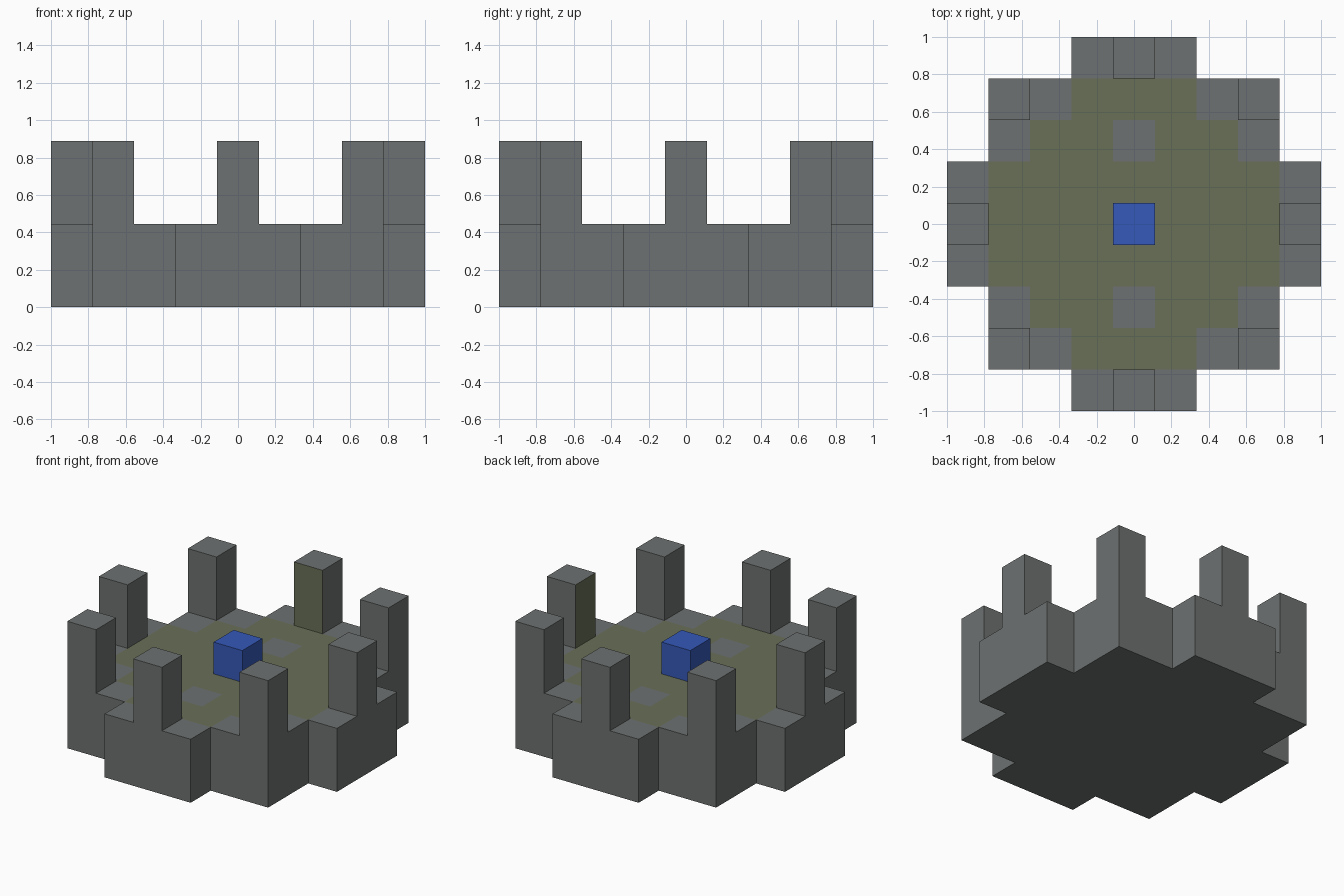
import bpy
import bmesh

U = 2 / 9  # one cell of the square layout

if "Cube" in bpy.data.objects:
    bpy.data.objects.remove(bpy.data.objects["Cube"], do_unlink=True)


def material(name, rgb):
    mat = bpy.data.materials.new(name)
    mat.use_nodes = True
    mat.diffuse_color = (*rgb, 1)
    mat.node_tree.nodes["Principled BSDF"].inputs["Base Color"].default_value = (*rgb, 1)
    return mat


stone = material("grey stone", (0.155, 0.165, 0.165))
moss = material("moss green", (0.138, 0.16, 0.095))
blue = material("blue", (0.036, 0.1, 0.48))


def add_object(name, bm, mats):
    bmesh.ops.recalc_face_normals(bm, faces=bm.faces)
    mesh = bpy.data.meshes.new(name)
    bm.to_mesh(mesh)
    bm.free()
    for mat in mats:
        mesh.materials.append(mat)
    obj = bpy.data.objects.new(name, mesh)
    bpy.context.collection.objects.link(obj)
    return obj


def cell(face):
    c = face.calc_center_median()
    return abs(round(c.x / U)), abs(round(c.y / U))


def in_platform(i, j):
    return max(i, j) < 4 or min(i, j) < 2


def is_mossy(i, j):
    return max(i, j) < 4 and i + j < 5 and (i, j) != (0, 2)


def is_pillar(i, j):
    return (i, j) in {(3, 3), (4, 0), (0, 4)}


def raise_faces(bm, faces, height):
    new = bmesh.ops.extrude_face_region(bm, geom=faces)["geom"]
    verts = [g for g in new if isinstance(g, bmesh.types.BMVert)]
    bmesh.ops.translate(bm, verts=verts, vec=(0, 0, height))
    return [g for g in new if isinstance(g, bmesh.types.BMFace)]


# Stepped platform: a square with a short arm on every side
bm = bmesh.new()
bmesh.ops.create_grid(bm, x_segments=9, y_segments=9, size=1)
outside = [f for f in bm.faces if not in_platform(*cell(f))]
bmesh.ops.delete(bm, geom=outside, context="FACES")
floor = bm.faces[:]
top = raise_faces(bm, floor, 2 * U)
if not any(f.calc_center_median().z < 0.01 for f in bm.faces):
    # Underside, closed again if the extrusion consumed it
    bmesh.ops.holes_fill(bm, edges=[e for e in bm.edges if e.is_boundary])

# Moss patch on the platform top
for f in top:
    f.material_index = int(is_mossy(*cell(f)))

# Pillars at the corners and on the arms
pillars = [f for f in top if is_pillar(*cell(f))]
raise_faces(bm, pillars, 2 * U)
# Remove faces left inside the pillars
inner = [f for f in pillars if f.is_valid]
bmesh.ops.delete(bm, geom=inner, context="FACES_ONLY")
add_object("platform_with_pillars", bm, [stone, moss])

# Blue block in the middle
bm = bmesh.new()
bmesh.ops.create_cube(bm, size=U)
block = add_object("centre_block", bm, [blue])
block.location.z = 2.5 * U
